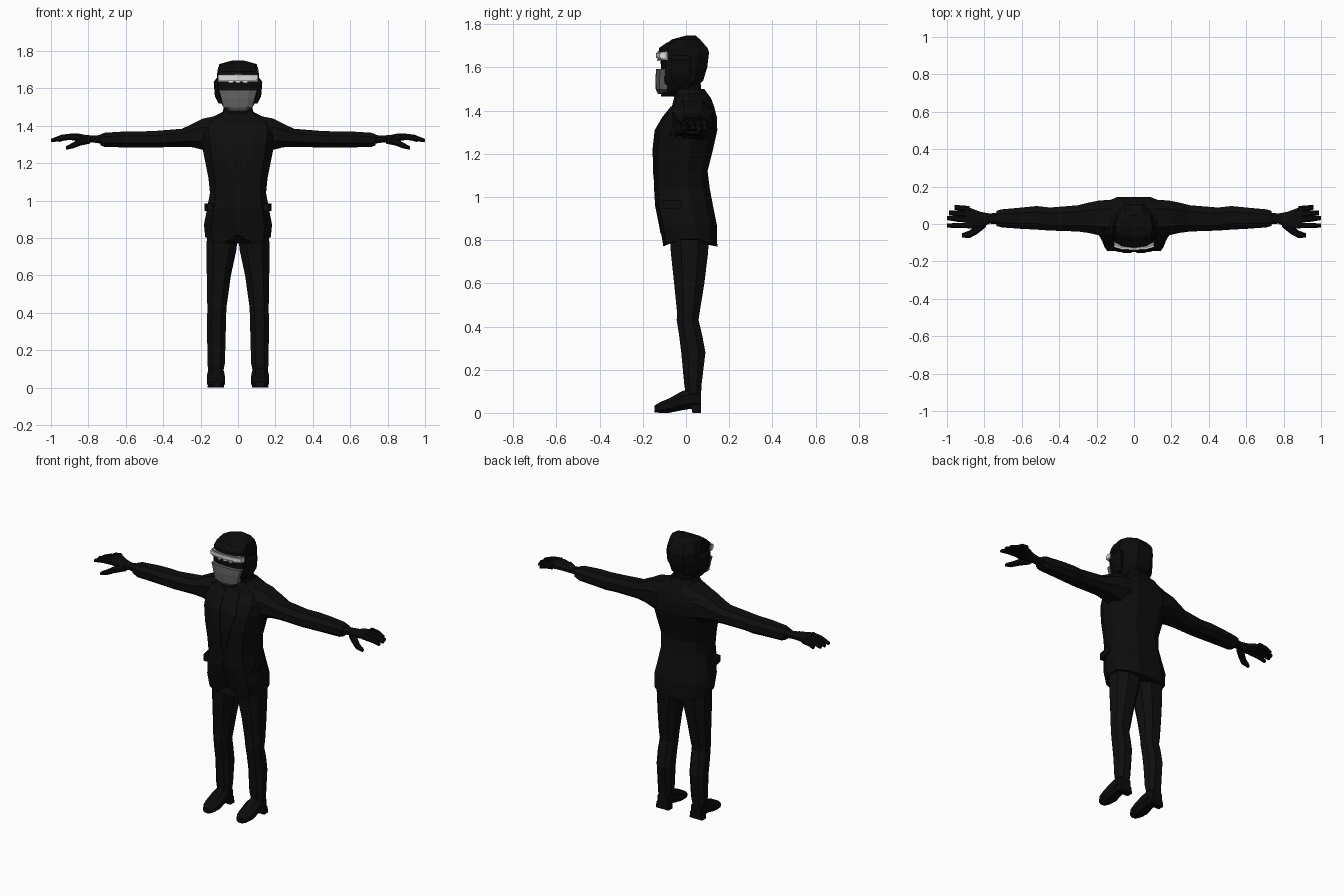
import bpy, bmesh


def material(name, r, g, b):
    m = bpy.data.materials.new(name)
    m.diffuse_color = (r, g, b, 1)
    return m


COAT = material("coat black", 0.004, 0.004, 0.004)
CLOTH = material("trouser black", 0.0045, 0.0045, 0.0045)
HEAD = material("helmet black", 0.0035, 0.0035, 0.0035)
MASK = material("mask grey", 0.12, 0.12, 0.12)
FRAME = material("visor frame grey", 0.3, 0.3, 0.3)
LIGHT = material("visor light", 0.75, 0.75, 0.75)

# Unit cross-sections, stretched to each row's extents
BOX = [(-1, -1), (1, -1), (1, 1), (-1, 1)]
OCT = [(-1, -.45), (-.5, -1), (.5, -1), (1, -.45), (1, .45), (.5, 1), (-.5, 1), (-1, .45)]


def symmetric(half):
    """Complete a right-hand half outline, running from front to back."""
    return half + [(-x, y) for x, y in reversed(half) if x > 0]


TORSO = symmetric([(0, -1), (.45, -1), (.78, -.88), (1, -.35), (1, .25), (.8, .75), (.45, 1), (0, 1)])
SKULL = symmetric([(0, -1), (.55, -.97), (.92, -.8), (1, -.1), (.85, .55), (.45, 1)])
FACE = symmetric([(0, -1), (.6, -.85), (1, -.3), (1, 1)])


def loft(name, axis, rows, profile, mat, mirror=False):
    """Skin rows of (position, a0, a1, b0, b1); a and b are the other two axes."""
    bm = bmesh.new()
    rings = []
    for t, a0, a1, b0, b1 in rows:
        ring = []
        for u, v in profile:
            co = [(a0 + a1) / 2 + u * (a1 - a0) / 2, (b0 + b1) / 2 + v * (b1 - b0) / 2]
            co.insert(axis, t)
            ring.append(bm.verts.new(co))
        rings.append(ring)
    n = len(profile)
    for lo, hi in zip(rings, rings[1:]):
        for i in range(n):
            j = (i + 1) % n
            bm.faces.new((lo[i], lo[j], hi[j], hi[i]))
    bm.faces.new(rings[0])
    bm.faces.new(rings[-1])
    bmesh.ops.recalc_face_normals(bm, faces=bm.faces)
    mesh = bpy.data.meshes.new(name)
    bm.to_mesh(mesh)
    bm.free()
    mesh.materials.append(mat)
    ob = bpy.data.objects.new(name, mesh)
    bpy.context.collection.objects.link(ob)
    if mirror:
        ob.modifiers.new("Mirror", 'MIRROR')
    return ob


X, Y, Z = 0, 1, 2


def sym(rows):
    return [(z, -w, w, f, b) for z, w, f, b in rows]


# Coat body: height, half width, front, back
coat_rows = [(.77, .175, -.105, .145), (.87, .182, -.122, .143), (.96, .165, -.14, .125),
             (1.04, .15, -.145, .11), (1.12, .158, -.147, .10), (1.22, .178, -.15, .125),
             (1.31, .195, -.14, .145), (1.37, .205, -.105, .143), (1.42, .19, -.065, .13),
             (1.46, .11, -.055, .115), (1.48, .07, -.05, .09)]
coat = loft("coat", Z, sym(coat_rows), TORSO, COAT)
for v in coat.data.vertices:  # hem rises at the sides and parts at the front
    if v.co.z < .78:
        v.co.z += .035 * (abs(v.co.x) / .175) ** 4
        if abs(v.co.x) < .01 and v.co.y < 0:
            v.co.z = .82


def front(z):
    """Depth of the coat's front surface at a height."""
    for a, b in zip(coat_rows, coat_rows[1:]):
        if a[0] <= z <= b[0]:
            k = (z - a[0]) / (b[0] - a[0])
            return a[2] + k * (b[2] - a[2])


def panel(name, rows, mat, depth=.005):
    """Thin cloth panel lying on the chest; rows of (z, x0, x1)."""
    loft(name, Z, [(z, a, b, front(z) - depth, front(z) + .004) for z, a, b in rows], BOX, mat, True)


panel("lapel", [(1.08, .01, .014), (1.22, .02, .055), (1.31, .03, .085), (1.37, .035, .07), (1.42, .04, .06)], CLOTH)
panel("coat_edge", [(.83, .006, .018), (.87, .004, .016), (.96, .004, .016), (1.04, .004, .016), (1.08, .006, .014)], CLOTH, .003)
loft("pocket_flap", Y, [(-.11, .115, .165, .945, .985), (-.05, .155, .178, .945, .985), (-.02, .16, .178, .95, .985)], BOX, COAT, True)

# Collar and neck
loft("collar", Z, sym([(1.42, .12, -.06, .12), (1.465, .085, -.055, .11), (1.50, .075, -.05, .085)]), SKULL, COAT)
loft("neck", Z, sym([(1.42, .065, -.05, .07), (1.54, .062, -.06, .068)]), OCT, HEAD)

# Sleeve: x, y range, z range
loft("sleeve", X, [(.12, -.07, .13, 1.25, 1.452), (.19, -.06, .125, 1.272, 1.438), (.24, -.048, .115, 1.285, 1.412),
                   (.30, -.04, .10, 1.288, 1.384), (.45, -.035, .088, 1.284, 1.372), (.52, -.03, .096, 1.283, 1.37),
                   (.60, -.026, .088, 1.285, 1.37), (.71, -.018, .078, 1.286, 1.363), (.735, -.01, .07, 1.295, 1.355)],
     OCT, COAT, True)

# Gloved hand: palm, four fingers, thumb
loft("palm", X, [(.70, -.005, .065, 1.30, 1.355), (.77, .002, .056, 1.31, 1.347), (.82, -.018, .065, 1.312, 1.352),
                 (.86, -.025, .08, 1.318, 1.36), (.90, -.022, .096, 1.325, 1.36)], OCT, HEAD, True)
fingers = [("index_finger", -.022, .004, -.022, .006, 1.0), ("middle_finger", .006, .038, .018, .046, 1.0),
           ("ring_finger", .036, .068, .044, .076, .99), ("little_finger", .064, .096, .074, .104, .96)]
for name, a0, a1, b0, b1, tip in fingers:
    mid = (.89 + tip) / 2
    loft(name, X, [(.88, a0, a1, 1.325, 1.36), (mid, (a0 + b0) / 2, (a1 + b1) / 2, 1.322, 1.352),
                   (tip, b0 + .003, b1 - .003, 1.312, 1.33)], OCT, HEAD, True)
loft("thumb", X, [(.79, -.015, .03, 1.305, 1.345), (.84, -.055, -.005, 1.295, 1.335),
                  (.88, -.076, -.035, 1.28, 1.312), (.92, -.072, -.05, 1.272, 1.29)], OCT, HEAD, True)

# Trouser leg and shoe
loft("trouser_leg", Z, [(.09, .078, .16, -.002, .07), (.13, .07, .163, -.008, .072), (.28, .066, .165, -.022, .09),
                        (.36, .064, .166, -.032, .075), (.43, .062, .163, -.043, .058), (.47, .056, .166, -.042, .064),
                        (.60, .038, .167, -.055, .085), (.74, .008, .168, -.07, .102), (.88, -.002, .165, -.08, .11)],
     OCT, CLOTH, True)
loft("shoe", Y, [(-.145, .092, .143, .002, .034), (-.12, .076, .16, 0, .05), (-.08, .069, .167, 0, .066),
                 (-.02, .072, .164, .012, .10), (.03, .076, .16, .02, .115), (.07, .085, .152, .018, .10)], OCT, HEAD, True)
loft("heel", Z, [(0, .074, .163, .03, .07), (.04, .078, .158, .022, .07)], BOX, HEAD, True)

# Helmet shell with brow, ear pads
loft("helmet", Z, sym([(1.465, .045, -.115, -.06), (1.50, .078, -.12, .04), (1.54, .10, -.118, .08), (1.60, .115, -.116, .098),
                       (1.67, .113, -.12, .107), (1.69, .108, -.12, .10), (1.73, .10, -.065, .065),
                       (1.748, .035, 0, .045)]), SKULL, HEAD)
loft("brow", Z, sym([(1.672, .112, -.127, 0), (1.69, .11, -.125, 0), (1.715, .106, -.09, 0)]), FACE, HEAD)
loft("ear_pad", Z, [(1.52, .085, .105, -.06, .0), (1.56, .095, .124, -.07, .02), (1.635, .095, .13, -.07, .025),
                    (1.655, .09, .115, -.06, .01)], OCT, HEAD, True)

# Face mask
loft("face_mask", Z, sym([(1.478, .045, -.13, -.09), (1.497, .078, -.14, -.088), (1.55, .09, -.142, -.086),
                          (1.592, .103, -.138, -.084)]), FACE, MASK)

# Visor: grey band, light strip, small lower lamps
loft("visor_frame", Z, sym([(1.635, .106, -.131, -.085), (1.674, .106, -.133, -.085)]), FACE, FRAME)
loft("visor_light", Z, sym([(1.645, .108, -.138, -.095), (1.668, .108, -.139, -.095)]), FACE, LIGHT)
for i, x in enumerate((-.04, 0, .04)):
    loft("visor_lamp_%d" % (i + 1), Z, [(1.63, x - .012, x + .012, -.134, -.11), (1.64, x - .012, x + .012, -.134, -.11)],
         BOX, LIGHT)
